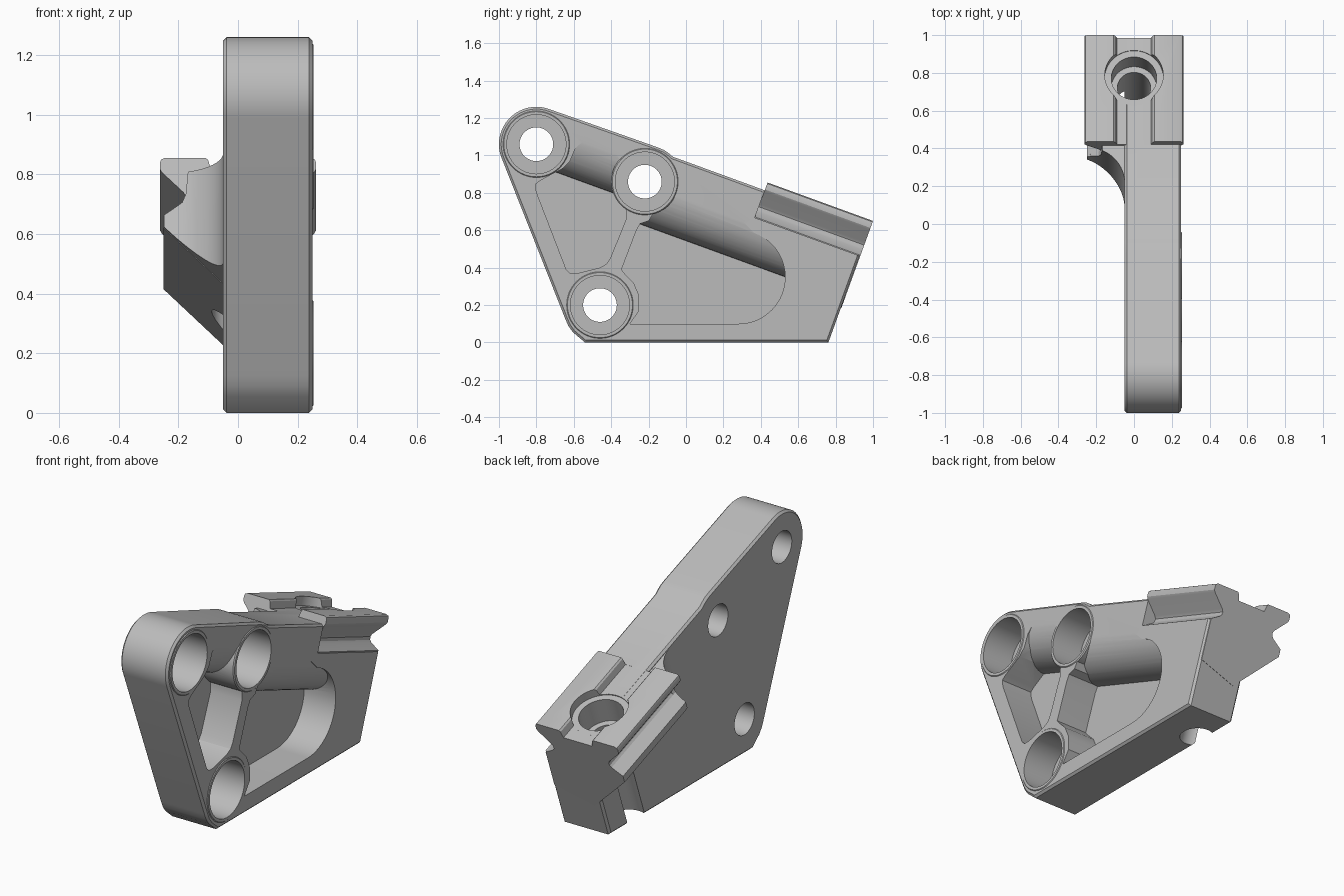
import bpy, bmesh, math
from mathutils import Vector

cube = bpy.data.objects.get("Cube")
if cube:
    bpy.data.objects.remove(cube, do_unlink=True)

S, C = math.sin(math.radians(20)), math.cos(math.radians(20))

grey = bpy.data.materials.new("plain grey")
grey.use_nodes = True
grey.diffuse_color = (0.5, 0.5, 0.5, 1)
grey.node_tree.nodes["Principled BSDF"].inputs["Base Color"].default_value = (0.5, 0.5, 0.5, 1)


def side(y, z, x):
    """Profile in the side plane, extruded across x."""
    return Vector((x, y, z))


def rail(x, d, u):
    """Cross-section x / depth below the sloped rail top, extruded along the rail."""
    return Vector((x, 1.0 - u * C - d * S, 0.65 + u * S - d * C))


def bore(x, u, d):
    """Profile in the rail plane, extruded down into the rail."""
    return rail(x, d, u)


def arc(cx, cy, r, a, b, n):
    return [(cx + r * math.cos(math.radians(a + (b - a) * i / n)),
             cy + r * math.sin(math.radians(a + (b - a) * i / n))) for i in range(n + 1)]


def circle(cx, cy, r, n=64):
    return arc(cx, cy, r, 0, 360, n)[:-1]


def prism(name, pts, place, a, b, chamfer=0):
    bm = bmesh.new()
    lo = [bm.verts.new(place(p, q, a)) for p, q in pts]
    hi = [bm.verts.new(place(p, q, b)) for p, q in pts]
    caps = [bm.faces.new(lo), bm.faces.new(hi)]
    n = len(pts)
    for i in range(n):
        j = (i + 1) % n
        bm.faces.new((lo[i], lo[j], hi[j], hi[i]))
    bmesh.ops.recalc_face_normals(bm, faces=bm.faces[:])
    if chamfer:
        rim = list({e for f in caps for e in f.edges})
        bmesh.ops.bevel(bm, geom=rim, offset=chamfer, segments=1, affect='EDGES')
    me = bpy.data.meshes.new(name)
    bm.to_mesh(me)
    bm.free()
    me.materials.append(grey)
    ob = bpy.data.objects.new(name, me)
    bpy.context.collection.objects.link(ob)
    return ob


def combine(ob, other, op):
    """Apply a boolean and discard the second solid."""
    mod = ob.modifiers.new("cut", 'BOOLEAN')
    mod.operation, mod.object, mod.solver = op, other, 'EXACT'
    bpy.ops.object.select_all(action='DESELECT')
    bpy.context.view_layer.objects.active = ob
    ob.select_set(True)
    bpy.ops.object.modifier_apply(modifier=mod.name)
    bpy.data.objects.remove(other, do_unlink=True)


# Main plate: rounded top corner, clipped lower corner, sloped end
end_top, end_low = rail(0, 0.045, 0.003), rail(0, 0.69, 0.003)
outline = arc(-0.8, 1.06, 0.2, 70, 201, 28)
outline += [(-0.645, 0.125), (-0.63, 0.09), (-0.605, 0.055), (-0.54, 0.0)]
outline += [(end_low.y, 0.0), (end_top.y, end_top.z)]
outline += [(-0.07, 0.993), (-0.09, 1.01), (-0.115, 1.028), (-0.15, 1.043)]
body = prism("bracket_body", outline, side, -0.05, 0.25, 0.012)

# Clear the plate where the grooved rail sits
combine(body, prism("rail_clearance", [(0.05, -0.1), (0.4, -0.1), (0.4, 0.2), (0.05, 0.2)],
                    rail, -0.1, 0.6), 'DIFFERENCE')

# Rail: twin raised lips, V grooves on both sides, wing tapering into the plate
lip = [(0.09, 0.045), (0.1, 0.008), (0.108, 0.0), (0.245, 0.0), (0.258, 0.006),
       (0.262, 0.018), (0.262, 0.04), (0.255, 0.052), (0.183, 0.123), (0.175, 0.138),
       (0.178, 0.155), (0.187, 0.166)]
section = lip + [(0.24, 0.196), (0.24, 0.43), (0.0, 0.5), (-0.03, 0.47), (-0.25, 0.25), (-0.25, 0.207)]
section += [(-x, d) for x, d in reversed(lip)]
combine(body, prism("rail", section, rail, 0.0, 0.6), 'UNION')

# Concave blend from the wing into the plate side
web = prism("wing_blend", [(0.0, 0.06), (-0.168, 0.06), (-0.175, 0.138), (-0.187, 0.166),
                           (-0.248, 0.207), (-0.248, 0.25), (-0.03, 0.468), (0.0, 0.468)],
            rail, 0.595, 0.8)
combine(web, prism("blend_cutter", circle(-0.25, 0.81, 0.2, 96), bore, -0.2, 0.8), 'DIFFERENCE')
combine(body, web, 'UNION')

# Two lightening pockets with a rounded sloping roof
W, FLOOR = 0.21, 0.05
triangle = [(-0.805, 0.845), (-0.8, 0.805), (-0.64, 0.39), (-0.62, 0.37), (-0.58, 0.37),
            (-0.46, 0.40), (-0.425, 0.42), (-0.405, 0.45), (-0.32, 0.66), (-0.32, 0.7),
            (-0.3, 0.9), (-0.39, 1.03), (-0.43, 1.06), (-0.54, 1.085), (-0.59, 1.04),
            (-0.62, 0.97), (-0.66, 0.93), (-0.78, 0.865)]
slot = [(-0.2, 0.65), (-0.245, 0.635), (-0.265, 0.6), (-0.345, 0.39), (-0.33, 0.37),
        (-0.28, 0.32), (-0.25, 0.25), (-0.25, 0.17), (-0.3, 0.1)]
slot += arc(0.28, 0.35, 0.25, -90, 70, 28) + [(0.28, 0.67), (-0.1, 0.81)]
for pts, d0 in ((triangle, 0.125), (slot, 0.232)):
    roof = [(0.4, d0), (0.251, d0)]
    for i in range(1, 15):
        t = math.pi / 2 * i / 14
        roof.append((0.25 - (0.25 - FLOOR) * (1 - math.cos(t)), d0 + W * math.sin(t)))
    roof += [(FLOOR, 1.6), (0.4, 1.6)]
    pocket = prism("pocket_cutter", pts, side, 0.0, 0.35)
    combine(pocket, prism("pocket_roof", roof, rail, -0.3, 2.5), 'INTERSECT')
    combine(body, pocket, 'DIFFERENCE')

# Three bolt bosses with counterbored holes
for y, z in ((-0.8, 1.06), (-0.22, 0.86), (-0.46, 0.2)):
    combine(body, prism("boss", circle(y, z, 0.18), side, -0.02, 0.254, 0.006), 'UNION')
    combine(body, prism("counterbore", circle(y, z, 0.158), side, 0.06, 0.4), 'DIFFERENCE')
    combine(body, prism("bolt_hole", circle(y, z, 0.09), side, -0.2, 0.2), 'DIFFERENCE')

# Stepped clamping hole down through the rail
for r, low in ((0.155, 0.05), (0.12, 0.2), (0.088, 1.0)):
    combine(body, prism("clamp_hole", circle(0.0, 0.225, r), bore, -0.2, low), 'DIFFERENCE')

bpy.ops.object.select_all(action='DESELECT')
body.select_set(True)
bpy.context.view_layer.objects.active = body
bpy.ops.object.shade_smooth_by_angle(angle=math.radians(25))
